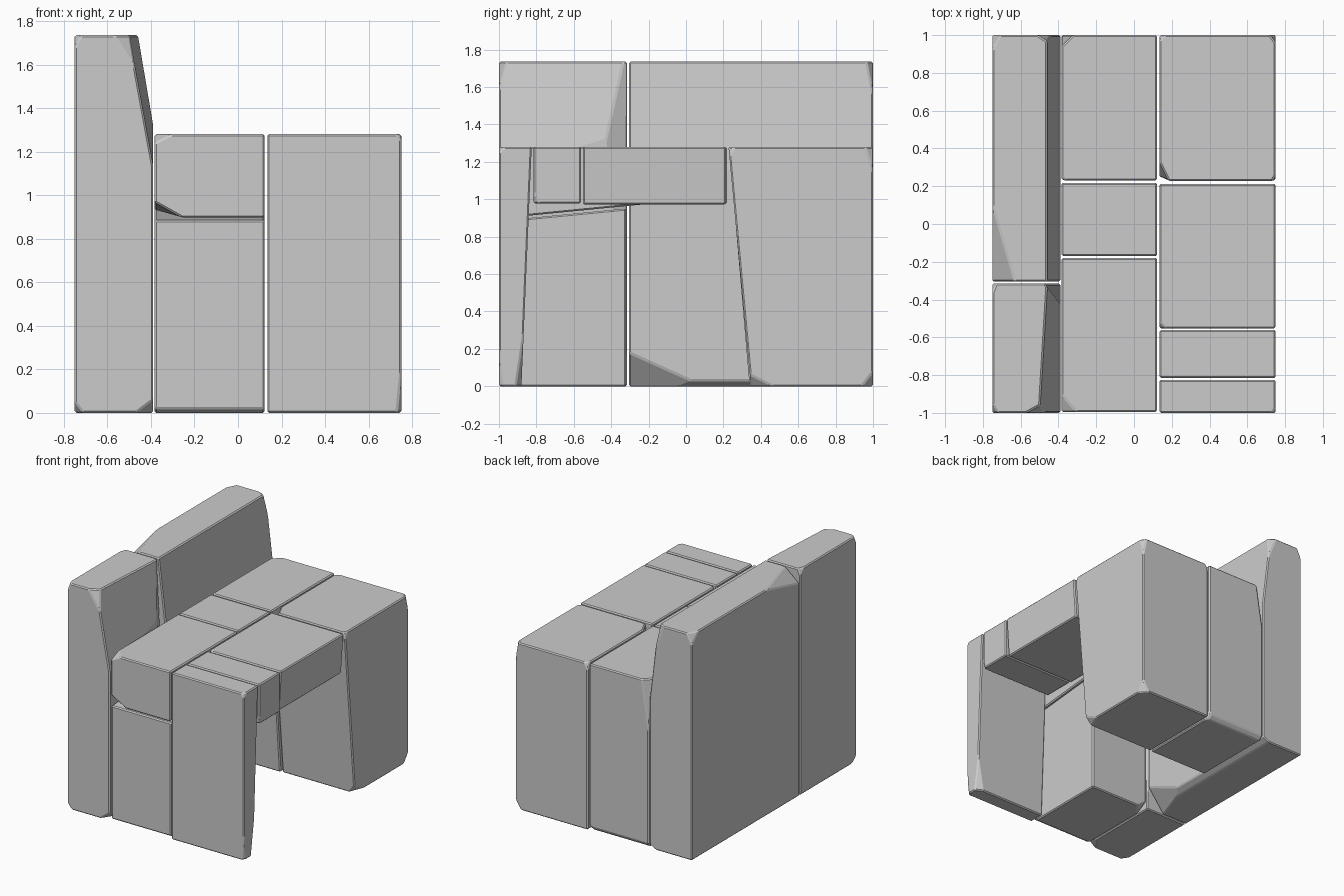
import bpy
import bmesh
from mathutils import Vector

old = bpy.data.objects.get("Cube")
if old:
    bpy.data.objects.remove(old, do_unlink=True)

stone = bpy.data.materials.new("grey_stone")
stone.use_nodes = True
grey = (0.6, 0.6, 0.6, 1)
stone.diffuse_color = grey
bsdf = next(n for n in stone.node_tree.nodes if n.type == "BSDF_PRINCIPLED")
bsdf.inputs["Base Color"].default_value = grey


def block(name, xs, ys, zs, shifts=(), chips=()):
    """Stone block: shifts move the corners matching a sign triple (0 = any),
    chips slice off a corner or edge by setbacks along x, y and z (0 = parallel)."""
    bm = bmesh.new()
    bmesh.ops.create_cube(bm, size=2)
    spans = (xs, ys, zs)
    for v in bm.verts:
        signs = [round(c) for c in v.co]
        v.co = Vector([s[0] if k < 0 else s[1] for s, k in zip(spans, signs)])
        for match, offset in shifts:
            if all(m in (0, k) for m, k in zip(match, signs)):
                v.co += Vector(offset)
    for signs, setback in chips:
        corner = Vector([s[0] if k < 0 else s[1] for s, k in zip(spans, signs)])
        for match, offset in shifts:
            if all(m in (0, k) for m, k in zip(match, signs)):
                corner += Vector(offset)
        normal = Vector([k / d if d else 0 for k, d in zip(signs, setback)])
        point = corner - normal / normal.length_squared
        geom = bm.verts[:] + bm.edges[:] + bm.faces[:]
        bmesh.ops.bisect_plane(bm, geom=geom, plane_co=point,
                               plane_no=normal.normalized(), clear_outer=True)
        rim = [e for e in bm.edges if e.is_boundary]
        if rim:
            bmesh.ops.holes_fill(bm, edges=rim, sides=0)
    bmesh.ops.recalc_face_normals(bm, faces=bm.faces[:])
    mesh = bpy.data.meshes.new(name)
    bm.to_mesh(mesh)
    bm.free()
    mesh.materials.append(stone)
    obj = bpy.data.objects.new(name, mesh)
    bpy.context.collection.objects.link(obj)
    bevel = obj.modifiers.new("worn_edges", "BEVEL")
    bevel.width = 0.008
    bevel.segments = 1
    bevel.limit_method = "ANGLE"


# Column ranges shared by the blocks
wall_x, mid_x, side_x = (-0.75, -0.39), (-0.383, 0.122), (0.135, 0.75)
top = 1.28

# Tall parapet wall
block("parapet_front", wall_x, (-1, -0.315), (0, 1.735), chips=[
    ((1, -1, 1), (0.11, 1.8, 0.6)),
    ((1, 1, 1), (0.08, 0.15, 1.6)),
    ((1, -1, -1), (0.08, 0.12, 0.06)),
    ((-1, -1, -1), (0.04, 0.06, 0.05)),
    ((-1, -1, 1), (0.03, 0.05, 0.06)),
    ((1, -1, 1), (0.18, 0.1, 0.28)),
    ((-1, 1, 1), (0.02, 0.05, 0.05))])
block("parapet_back", wall_x, (-0.305, 1), (0, 1.735), chips=[
    ((1, 0, 1), (0.07, 0, 0.58)),
    ((-1, -1, 1), (0.12, 0.41, 0.1)),
    ((1, -1, -1), (0.14, 0.4, 0.18)),
    ((-1, 1, 1), (0.04, 0.08, 0.08)),
    ((1, 1, 1), (0.12, 0.08, 0.3)),
    ((1, 0, -1), (0.05, 0, 0.03))])

# Middle row of the deck and its supports
block("middle_front_pillar", mid_x, (-0.99, -0.32), (0, 0.885),
      shifts=[((0, 1, 1), (0, 0, 0.065))],
      chips=[((0, -1, -1), (0, 0.04, 0.02)), ((-1, 1, -1), (0.08, 0.1, 0.06))])
block("middle_front_slab", mid_x, (-0.995, -0.18), (0.897, top),
      shifts=[((0, 1, -1), (0, 0, 0.08))],
      chips=[((-1, -1, -1), (0.125, 0.7, 0.07)),
             ((-1, -1, 1), (0.08, 0.09, 0.04))])
block("middle_keystone", mid_x, (-0.17, 0.218), (0.975, top))
block("middle_back_pillar", mid_x, (0.23, 1), (0, top),
      shifts=[((0, -1, -1), (0, 0.11, 0))],
      chips=[((-1, 1, 1), (0.06, 0.06, 0.38)),
             ((-1, -1, 1), (0.02, 0.02, 0.03)),
             ((0, 1, -1), (0, 0.03, 0.03)),
             ((1, 1, -1), (0.04, 0.05, 0.05))])

# Outer row of the deck and its supports
block("outer_front_pillar", side_x, (-1, -0.825), (0, top),
      shifts=[((0, 1, -1), (0, -0.055, 0))],
      chips=[((1, -1, -1), (0.02, 0.03, 0.2)),
             ((1, 1, -1), (0.06, 0.03, 0.2)),
             ((1, -1, 1), (0.02, 0.03, 0.03))])
block("outer_small_lintel", side_x, (-0.815, -0.562), (0.977, top),
      chips=[((1, -1, -1), (0.02, 0.03, 0.06))])
block("outer_long_lintel", side_x, (-0.552, 0.213), (0.972, top),
      shifts=[((1, 0, -1), (-0.02, 0, 0))],
      chips=[((-1, -1, 1), (0.03, 0.03, 0.05))])
block("outer_back_pillar", side_x, (0.227, 1), (0, top),
      shifts=[((0, -1, -1), (0, 0.12, 0))],
      chips=[((-1, -1, 1), (0.05, 0.1, 0.3)),
             ((1, -1, -1), (0.05, 0.12, 0.06)),
             ((1, 1, -1), (0.05, 0.06, 0.08)),
             ((1, 1, 1), (0.03, 0.04, 0.14)),
             ((1, -1, 1), (0.02, 0.03, 0.06)),
             ((-1, 1, 1), (0.03, 0.03, 0.05))])
